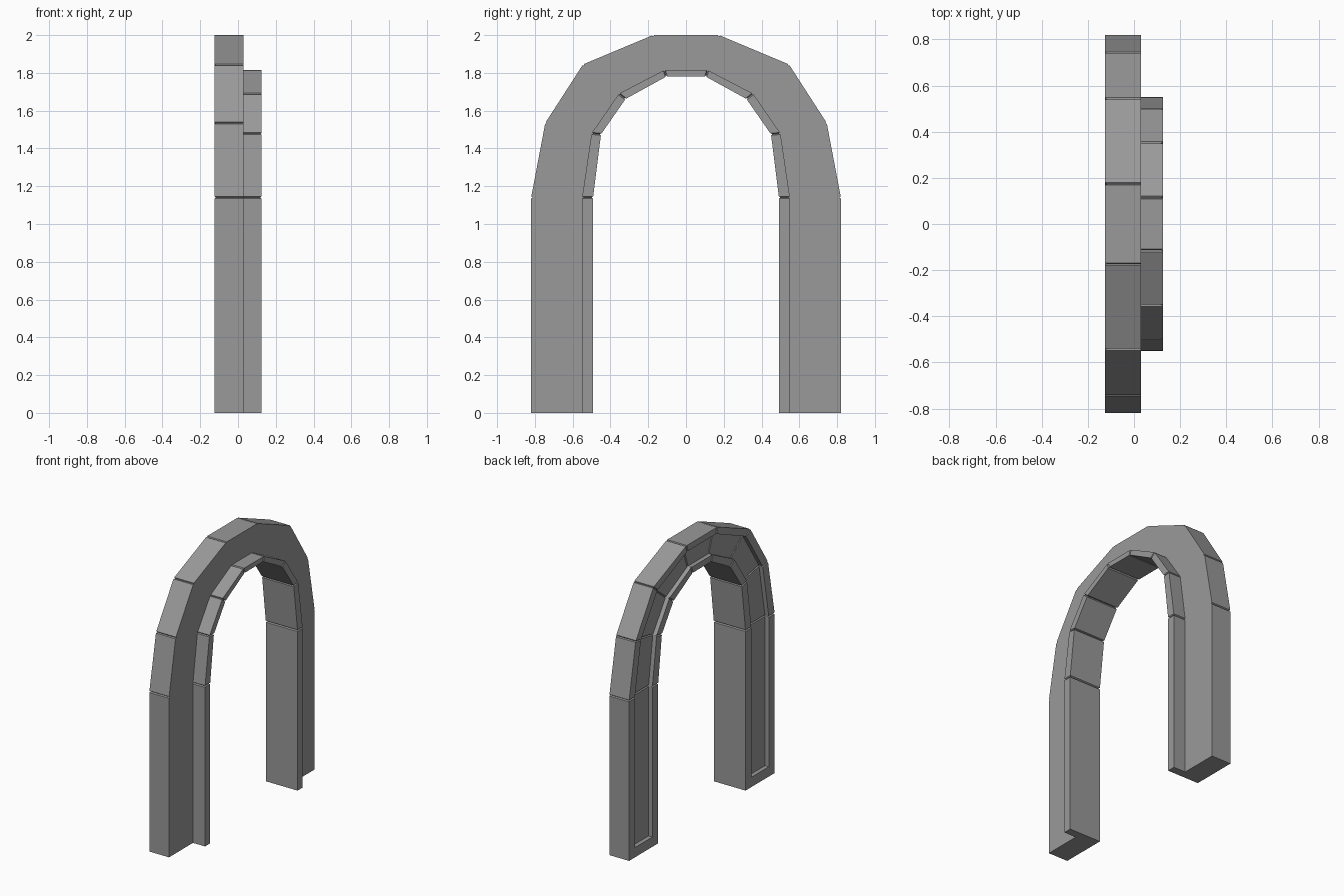
import bpy
import bmesh
from mathutils import Vector

if "Cube" in bpy.data.objects:
    bpy.data.objects.remove(bpy.data.objects["Cube"])

BACK, STEP, FRONT = -0.125, 0.03, 0.125
RECESS, RIM, FOOT = 0.03, 0.2, 0.07
GAP, GROOVE = 0.006, 0.008  # half width and depth of the joint grooves

# Half profiles (y, z) from floor to crown
outer = [(0.82, 0), (0.82, 1.14), (0.745, 1.535), (0.545, 1.845), (0.175, 2.0)]
lip = [(0.55, 0), (0.55, 1.14), (0.5, 1.48), (0.355, 1.69), (0.115, 1.815)]
inner = [(0.492, 0), (0.492, 1.14), (0.45, 1.475), (0.32, 1.662), (0.105, 1.78)]


def full_curve(half):
    """Mirror a half profile; each joint becomes edge, groove centre, edge."""
    pts = [Vector(p) for p in half]
    pts += [Vector((-p.x, p.y)) for p in reversed(pts)]
    out = [pts[0]]
    for a, p, b in zip(pts, pts[1:], pts[2:]):
        out += [p + (a - p).normalized() * GAP, p, p + (b - p).normalized() * GAP]
    return out + [pts[-1]]


def section(o, l, i, depth, groove=0):
    """Stepped cross-section with a recessed panel on the back."""
    ro, ri = o.lerp(i, RIM), o.lerp(i, 1 - RIM)
    inward = (i - o).normalized() * groove
    o, l, i = o + inward, l + inward, i - inward
    back, front = BACK + groove, FRONT - groove
    return [(back, o), (STEP, o), (STEP, l), (front, l), (front, i), (back, i),
            (back, ri), (back + depth, ri), (back + depth, ro), (back, ro)]


# Stations along the arch; the panel starts a little above each foot
stations = list(zip(full_curve(outer), full_curve(lip), full_curve(inner)))
up = Vector((0, FOOT))
first, last = stations[0], stations[-1]
raised_first = [p + up for p in first]
raised_last = [p + up for p in last]
sections = [section(*first, 0), section(*raised_first, 0), section(*raised_first, RECESS)]
for k, s in enumerate(stations[1:-1]):
    sections.append(section(*s, RECESS, GROOVE if k % 3 == 1 else 0))
sections += [section(*raised_last, RECESS), section(*raised_last, 0), section(*last, 0)]

# Loft the sections into one stepped arch
bm = bmesh.new()
rings = [[bm.verts.new((x, p.x, p.y)) for x, p in s] for s in sections]
for a, b in zip(rings, rings[1:]):
    for k in range(len(a)):
        n = (k + 1) % len(a)
        bm.faces.new((a[k], a[n], b[n], b[k]))
bm.faces.new(rings[0])
bm.faces.new(rings[-1][::-1])
bmesh.ops.remove_doubles(bm, verts=bm.verts[:], dist=0.0005)
bmesh.ops.recalc_face_normals(bm, faces=bm.faces[:])
bmesh.ops.dissolve_limit(bm, angle_limit=0.005, verts=bm.verts[:], edges=bm.edges[:])

mesh = bpy.data.meshes.new("door_arch")
bm.to_mesh(mesh)
bm.free()

# Dark grey stone
stone = bpy.data.materials.new("dark_stone")
stone.diffuse_color = (0.32, 0.32, 0.32, 1)
stone.use_nodes = True
stone.node_tree.nodes["Principled BSDF"].inputs["Base Color"].default_value = stone.diffuse_color
mesh.materials.append(stone)
bpy.context.collection.objects.link(bpy.data.objects.new("door_arch", mesh))
